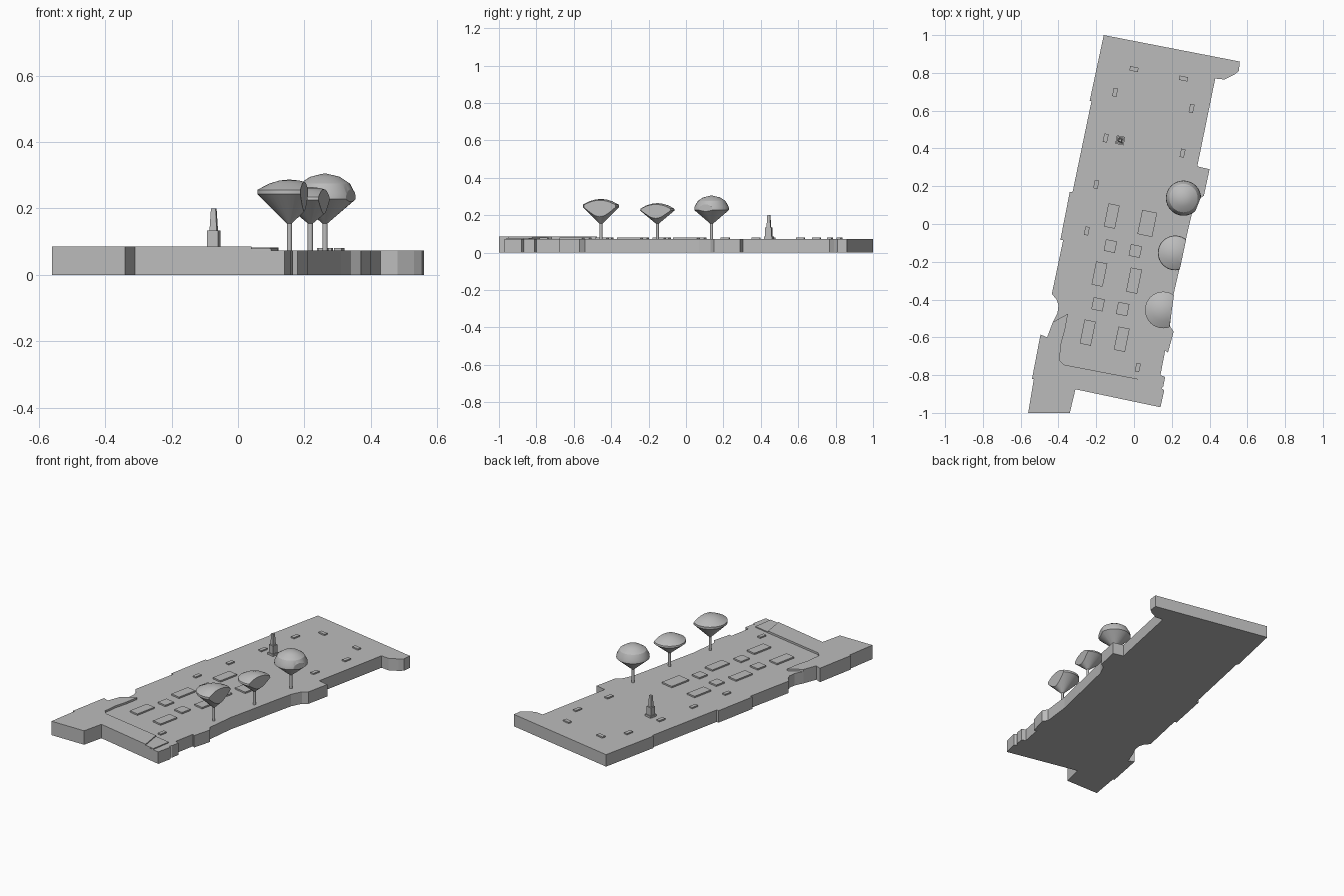
import bpy
import bmesh
import math
from mathutils import Matrix, Vector

default_cube = bpy.data.objects.get("Cube")
if default_cube:
    bpy.data.objects.remove(default_cube, do_unlink=True)

TURN = math.radians(-11.5)
GROUND = 0.073

# One plain material for the whole model
stone = bpy.data.materials.new("plain_grey")
stone.use_nodes = True
grey = (0.5, 0.5, 0.5, 1)
stone.diffuse_color = grey
stone.node_tree.nodes["Principled BSDF"].inputs["Base Color"].default_value = grey


def finish(bm, name):
    """Turn a bmesh into a named object that uses the shared material."""
    bmesh.ops.recalc_face_normals(bm, faces=bm.faces[:])
    mesh = bpy.data.meshes.new(name)
    bm.to_mesh(mesh)
    bm.free()
    mesh.materials.append(stone)
    obj = bpy.data.objects.new(name, mesh)
    bpy.context.collection.objects.link(obj)
    return obj


def prism(name, outline, bottom, top):
    """Extrude a flat outline between two heights."""
    bm = bmesh.new()
    base = bm.faces.new([bm.verts.new((x, y, bottom)) for x, y in outline])
    raised = bmesh.ops.extrude_face_region(bm, geom=[base])["geom"]
    lifted = [v for v in raised if isinstance(v, bmesh.types.BMVert)]
    bmesh.ops.translate(bm, verts=lifted, vec=(0, 0, top - bottom))
    bmesh.ops.triangulate(bm, faces=[f for f in bm.faces if len(f.verts) > 4])
    return finish(bm, name)


def block(name, x, y, width, length, bottom, top, taper=1.0):
    """Box turned to the slab's direction, with an optional narrower top."""
    bm = bmesh.new()
    bmesh.ops.create_cube(bm, size=1)
    for v in bm.verts:
        scale = taper if v.co.z > 0 else 1
        v.co.x *= width * scale
        v.co.y *= length * scale
        v.co.z = top if v.co.z > 0 else bottom
    place = Matrix.Translation((x, y, 0)) @ Matrix.Rotation(TURN, 4, "Z")
    bmesh.ops.transform(bm, matrix=place, verts=bm.verts)
    return finish(bm, name)


def tree(name, x, y, profile, cut_angle, cut_distance):
    """Spun trunk and crown, with the crown sliced off at the slab's edge."""
    bm = bmesh.new()
    points = [bm.verts.new((r, 0, z)) for r, z in profile]
    edges = [bm.edges.new(pair) for pair in zip(points, points[1:])]
    bmesh.ops.spin(bm, geom=points + edges, cent=(0, 0, 0), axis=(0, 0, 1),
                   angle=math.tau, steps=32)
    bmesh.ops.remove_doubles(bm, verts=bm.verts, dist=0.0001)
    angle = math.radians(cut_angle)
    normal = Vector((math.cos(angle), math.sin(angle), 0))
    cut = bmesh.ops.bisect_plane(bm, geom=bm.verts[:] + bm.edges[:] + bm.faces[:],
                                 plane_co=normal * cut_distance, plane_no=normal,
                                 clear_outer=True)
    rim = [e for e in cut["geom_cut"] if isinstance(e, bmesh.types.BMEdge)]
    bmesh.ops.contextual_create(bm, geom=rim)
    bmesh.ops.translate(bm, verts=bm.verts, vec=(x, y, 0))
    obj = finish(bm, name)
    bpy.ops.object.select_all(action="DESELECT")
    obj.select_set(True)
    bpy.context.view_layer.objects.active = obj
    bpy.ops.object.shade_smooth_by_angle(angle=math.radians(25))


# Ground slab, outlined clockwise from its back right corner
right_edge = [
    (-.16, 1), (.56, .86), (.555, .81), (.53, .79), (.48, .765), (.43, .77),
    (.335, .305), (.4, .29), (.37, .15), (.34, .13), (.31, .07), (.275, -.08),
    (.24, -.24), (.21, -.37), (.19, -.54), (.21, -.57), (.18, -.68),
    (.165, -.67), (.14, -.8), (.165, -.81), (.155, -.86), (.145, -.87),
    (.16, -.88), (.14, -.97)]
left_edge = [
    (-.31, -.875), (-.34, -1), (-.56, -1), (-.53, -.82), (-.54, -.82),
    (-.495, -.585), (-.46, -.6), (-.43, -.52), (-.405, -.47), (-.4, -.43),
    (-.41, -.4), (-.435, -.37), (-.375, -.085), (-.39, -.085), (-.34, .17),
    (-.325, .17), (-.225, .65), (-.235, .65)]
prism("ground_slab", right_edge + left_edge, 0, GROUND)

# Raised walkway around the front corner, with a lower end
curb = [(-.35, -.475), (-.365, -.56), (-.385, -.63), (-.395, -.72),
        (-.37, -.745), (.02, -.82), (.04, -.949)]
prism("raised_walkway", curb + left_edge[:8], GROUND, .085)
prism("walkway_end", [(.02, -.82), (.12, -.84), (.1, -.96), (.04, -.949)],
      GROUND, .079)

# Large beds in two rows
for x, y, length in [(-.118, .042, .125), (.07, .003, .13), (-.125, -.117, .062),
                     (.007, -.143, .062), (-.183, -.265, .125), (0, -.3, .13),
                     (-.19, -.425, .065), (-.06, -.45, .065),
                     (-.245, -.575, .13), (-.065, -.61, .125)]:
    width = .08 if x > .05 else .06
    block("bed", x, y, width, length, GROUND, .082)

# Small benches, two of them lying crosswise at the back
for x, y in [(-.1, .697), (.305, .612), (.257, .375), (-.15, .455),
             (-.2, .21), (-.25, -.037), (.02, -.76)]:
    block("bench", x, y, .023, .045, GROUND, .081)
for x, y in [(0, .82), (.262, .77)]:
    block("back_bench", x, y, .045, .023, GROUND, .081)

# Monument: plinth, shaft and cap
block("monument_step", -.073, .443, .045, .045, GROUND, .085)
block("monument_plinth", -.073, .443, .034, .034, GROUND, .133)
block("monument_shaft", -.073, .443, .022, .022, .133, .2, .65)

# Trees along the right edge
trunk = [(0, .05), (.008, .05), (.008, .155)]
tree("back_tree", .262, .137, trunk + [
    (.093, .228), (.091, .245), (.075, .275), (.045, .295), (0, .306)], -22, .084)
tree("middle_tree", .218, -.153, trunk + [
    (.092, .225), (.09, .235), (.06, .252), (.03, .261), (0, .265)], -12, .042)
tree("front_tree", .155, -.455, trunk + [
    (.097, .243), (.097, .256), (.06, .275), (.03, .284), (0, .287)], -8, .045)
